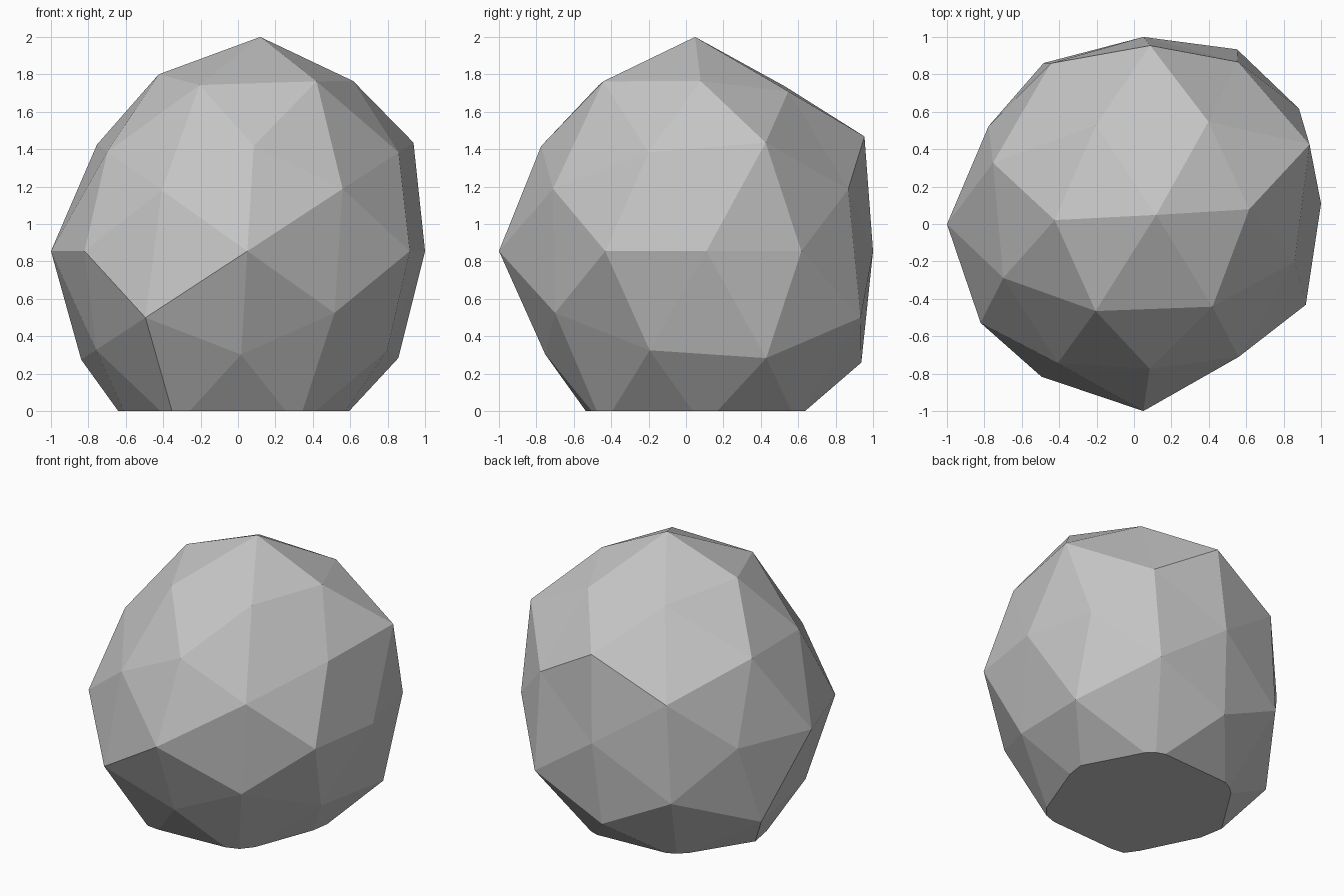
import bpy
import bmesh
from mathutils import Vector, Matrix

default = bpy.data.objects.get("Cube")
if default:
    bpy.data.objects.remove(default, do_unlink=True)

# Direction families of a once-subdivided icosahedron, each with the
# radii of its mirrored copies (x sign outermost, z sign innermost)
PHI = (1 + 5 ** 0.5) / 2
FAMILIES = [
    ((1, 0, 0), (.95, 1.05)),
    ((0, 1, 0), (.943, 1.057)),
    ((0, 0, 1), (1.041, 1.03)),
    ((PHI, 1, 0), (.978, 1.021, .973, 1.023)),
    ((0, PHI, 1), (1.06, 1.03, .972, .956)),
    ((1, 0, PHI), (.972, 1.0, 1.01, 1.04)),
    ((PHI + 1, 1, PHI), (1.055, 1.04, .96, .964, 1.036, 1.055, .965, .96)),
    ((PHI, PHI + 1, 1), (.971, 1.045, .979, .972, 1.03, 1.025, .954, 1.047)),
    ((1, PHI, PHI + 1), (.96, 1.01, 1.02, 1.05, .99, 1.01, .998, 1.05)),
]
CENTRE = Vector((.05, .057, .855))
# Slightly leaning, upright stretch of the stone
LEAN = Matrix(((1, 0, .066), (.055, 1, -.008), (0, 0, 1.1)))


def mirrored(direction):
    """All distinct sign copies of a direction."""
    x, y, z = [(c, -c) if c else (0,) for c in direction]
    return [Vector((a, b, c)).normalized() for a in x for b in y for c in z]


# Faceted ball, then pushed in and out per corner
bm = bmesh.new()
targets = {}
for direction, radii in FAMILIES:
    for d, radius in zip(mirrored(direction), radii):
        targets[bm.verts.new(d)] = CENTRE + LEAN @ (d * radius)
bmesh.ops.convex_hull(bm, input=list(bm.verts))
for vert, place in targets.items():
    vert.co = place

# Flat base
cut = bmesh.ops.bisect_plane(
    bm, geom=bm.verts[:] + bm.edges[:] + bm.faces[:],
    plane_co=(0, 0, 0), plane_no=(0, 0, 1), clear_inner=True)
rim = [e for e in cut["geom_cut"] if isinstance(e, bmesh.types.BMEdge)]
bmesh.ops.contextual_create(bm, geom=rim)
bmesh.ops.recalc_face_normals(bm, faces=bm.faces[:])

mesh = bpy.data.meshes.new("boulder")
bm.to_mesh(mesh)
bm.free()
boulder = bpy.data.objects.new("boulder", mesh)
bpy.context.collection.objects.link(boulder)

# Stone colour
grey = (.56, .56, .56, 1)
stone = bpy.data.materials.new("stone grey")
stone.use_nodes = True
stone.diffuse_color = grey
shader = stone.node_tree.nodes["Principled BSDF"]
shader.inputs["Base Color"].default_value = grey
shader.inputs["Roughness"].default_value = .9
mesh.materials.append(stone)
